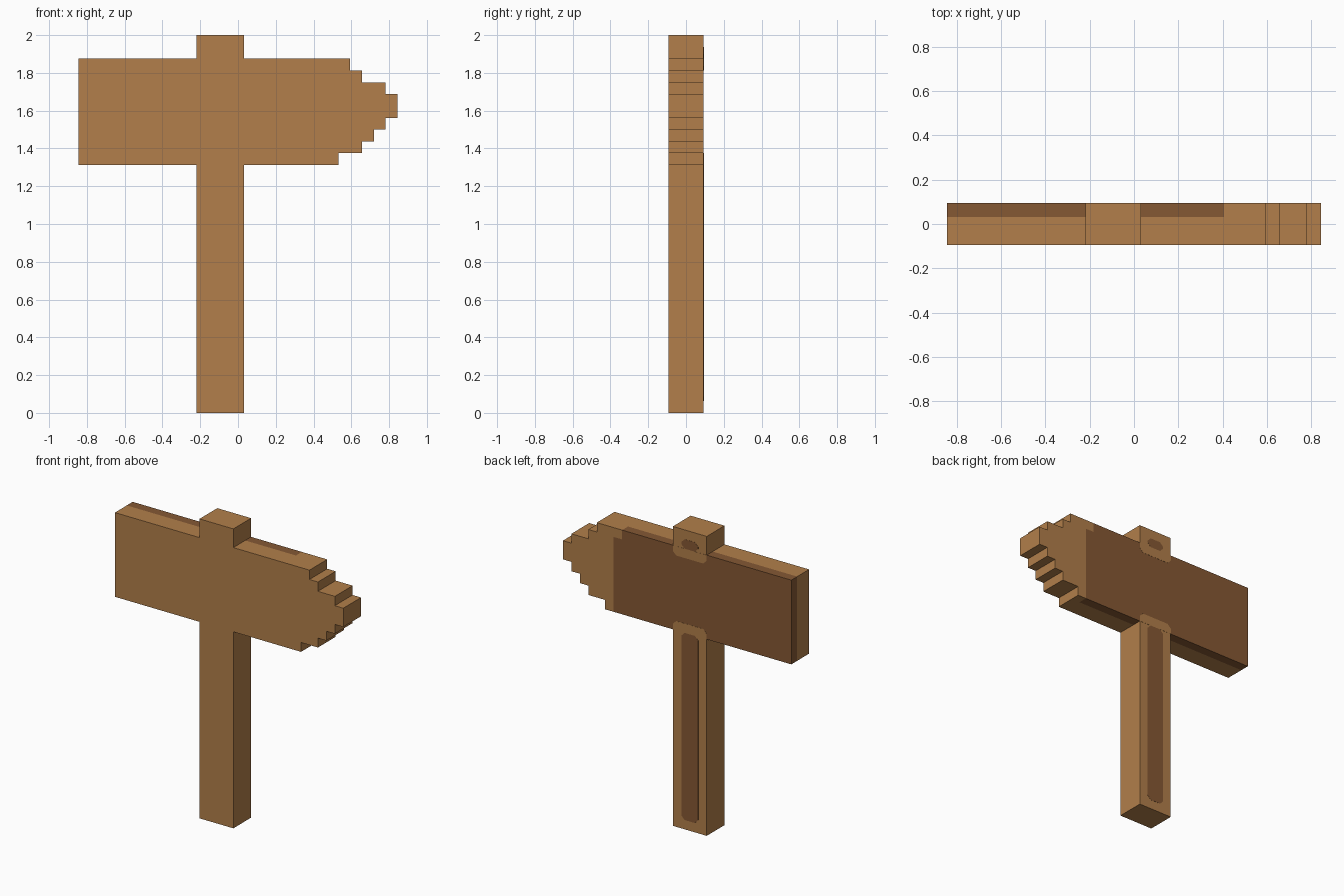
import bpy
import bmesh

cube = bpy.data.objects.get("Cube")
if cube:
    bpy.data.objects.remove(cube, do_unlink=True)

U = 0.0625            # size of one block
X0, Y0 = -13.5, -1.5  # block grid origin


def material(name, rgb):
    m = bpy.data.materials.new(name)
    m.use_nodes = True
    m.diffuse_color = (*rgb, 1)
    m.node_tree.nodes["Principled BSDF"].inputs["Base Color"].default_value = (*rgb, 1)
    return m


LIGHT = material("light wood", (0.445, 0.212, 0.069))
DARK = material("dark wood", (0.235, 0.098, 0.034))


def finish(bm, name, mats):
    mesh = bpy.data.meshes.new(name)
    bm.to_mesh(mesh)
    bm.free()
    for m in mats:
        mesh.materials.append(m)
    obj = bpy.data.objects.new(name, mesh)
    bpy.context.collection.objects.link(obj)
    return obj


def block_shape(name, rows, is_dark=lambda x, y, z: False):
    """Stepped solid, three blocks deep; rows maps height to (start, end)."""
    cells = {(x, y, z) for z, (a, b) in rows.items()
             for x in range(a, b) for y in range(3)}
    bm = bmesh.new()
    for c in sorted(cells):
        for axis in range(3):
            for side in (0, 1):
                near = list(c)
                near[axis] += 2 * side - 1
                if tuple(near) in cells:
                    continue
                # Square on the exposed side of this block
                u, v = (axis + 1) % 3, (axis + 2) % 3
                ring = [(0, 0), (1, 0), (1, 1), (0, 1)]
                verts = []
                for du, dv in ring if side else reversed(ring):
                    p = list(c)
                    p[axis] += side
                    p[u] += du
                    p[v] += dv
                    verts.append(bm.verts.new(((p[0] + X0) * U, (p[1] + Y0) * U, p[2] * U)))
                bm.faces.new(verts).material_index = int(is_dark(*c))
    bmesh.ops.remove_doubles(bm, verts=bm.verts[:], dist=0.001)
    bmesh.ops.dissolve_limit(bm, angle_limit=0.01, verts=bm.verts[:],
                             edges=bm.edges[:], delimit={'MATERIAL'})
    return finish(bm, name, [LIGHT, DARK])


def back_plate(name, x1, x2, z1, z2, mat, cut_low=True, cut_high=True):
    """Thin plate on the back with clipped corners."""
    lo, hi = (0.4 if cut_low else 0), (0.4 if cut_high else 0)
    outline = [(x1 + lo, z1), (x2 - lo, z1), (x2, z1 + lo), (x2, z2 - hi),
               (x2 - hi, z2), (x1 + hi, z2), (x1, z2 - hi), (x1, z1 + lo)]
    outline = list(dict.fromkeys(outline))
    bm = bmesh.new()
    back = -Y0 * U
    inner, outer = [[bm.verts.new(((x + X0) * U, y, z * U)) for x, z in outline]
                    for y in (back - 0.001, back + 0.001)]
    bm.faces.new(inner)
    bm.faces.new(outer[::-1])
    n = len(outline)
    for i in range(n):
        j = (i + 1) % n
        bm.faces.new((inner[i], outer[i], outer[j], inner[j]))
    bmesh.ops.recalc_face_normals(bm, faces=bm.faces[:])
    return finish(bm, name, [mat])


# Post below and above the board
block_shape("post", {z: (10, 14) for z in range(21)})
block_shape("post_top", {z: (10, 14) for z in (30, 31)})

# Arrow board with a stepped tip; its back layer is dark up to the tip
tip = [22, 24, 25, 26, 27, 27, 26, 24, 23]
block_shape("arrow_board", {21 + i: (0, end) for i, end in enumerate(tip)},
            lambda x, y, z: y == 2 and x < (20 if z == 29 else 21))

# Inlays and collars on the back of the post
back_plate("post_inlay", 11, 13, 1, 21, DARK)
back_plate("post_top_inlay", 11, 13, 30, 31, DARK)
back_plate("lower_collar", 10, 14, 21, 22, LIGHT, cut_low=False)
back_plate("upper_collar", 10, 14, 29, 30, LIGHT, cut_high=False)
